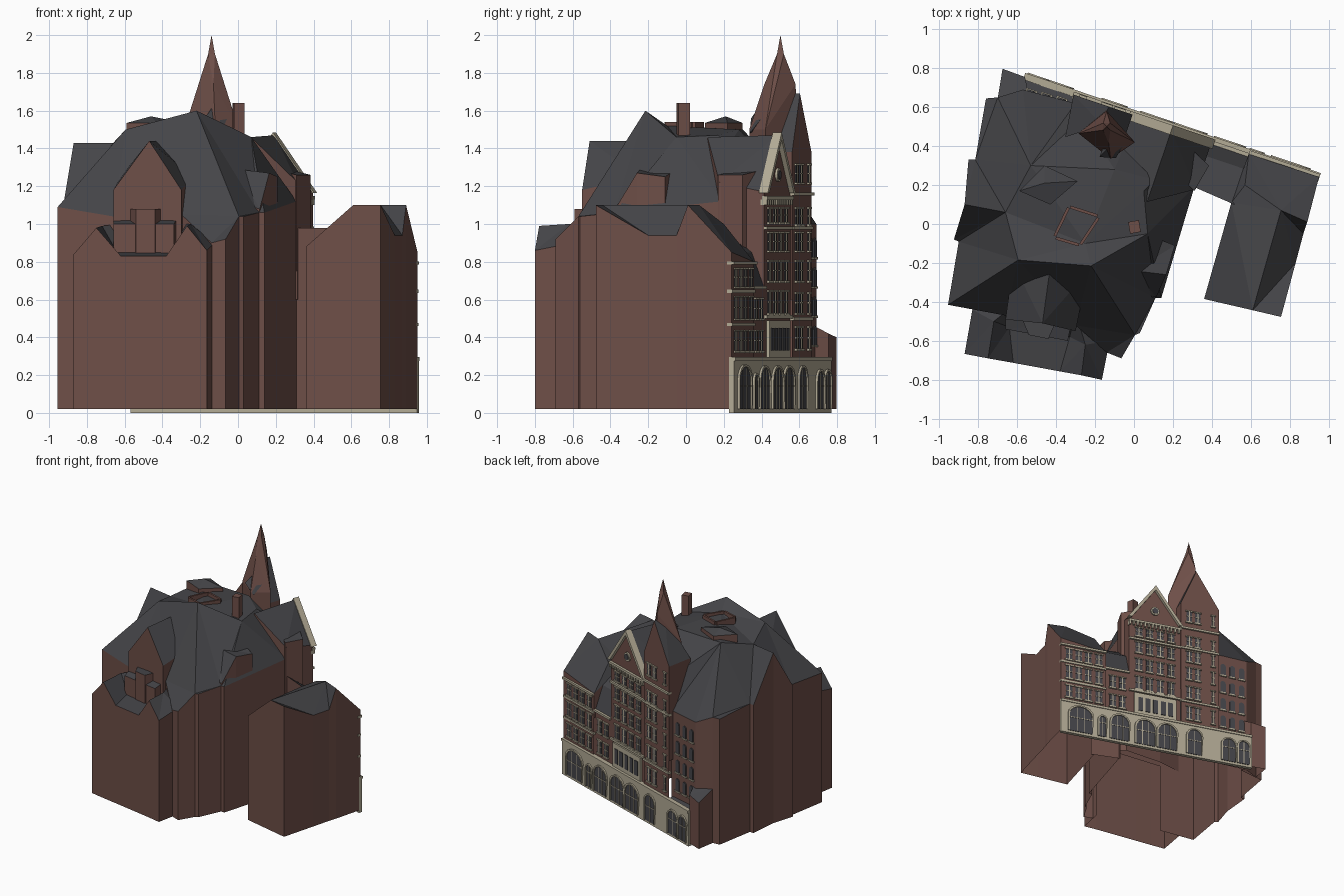
import bpy, bmesh, math
from mathutils import Vector
from mathutils.geometry import delaunay_2d_cdt

cube = bpy.data.objects.get("Cube")
if cube:
    bpy.data.objects.remove(cube)


def material(name, rgb):
    m = bpy.data.materials.new(name)
    m.use_nodes = True
    m.diffuse_color = (*rgb, 1)
    m.node_tree.nodes["Principled BSDF"].inputs["Base Color"].default_value = (*rgb, 1)
    return m


BRICK = material("red_brown_brick", (.155, .077, .064))
ROOF = material("slate_roof", (.058, .058, .064))
STONE = material("pale_stone", (.45, .405, .3))
GLASS = material("dark_glass", (.06, .06, .068))

# Street front frame: s runs west to east, d points out of the wall
ALONG, OUT, WEST = Vector((.947, -.321, 0)), Vector((.321, .947, 0)), Vector((-.56, .77, 0))


def P(s, d, z):
    return tuple(WEST + ALONG * s + OUT * d + Vector((0, 0, z)))


def finish(name, bm, mats, slope=None):
    bmesh.ops.recalc_face_normals(bm, faces=bm.faces)
    bm.normal_update()
    if slope is not None:
        for f in bm.faces:
            f.material_index = int(f.normal.z > slope)
    me = bpy.data.meshes.new(name)
    bm.to_mesh(me)
    bm.free()
    for m in mats:
        me.materials.append(m)
    ob = bpy.data.objects.new(name, me)
    bpy.context.collection.objects.link(ob)


def block(name, outline, inner=(), ridges=(), base=.02, slope=.25, shared=()):
    """Walls up to an outline of varying height, closed by a folded roof, open below.
    Shared walls start high, so that adjoining parts form one hollow shell."""
    pts, n = list(outline) + list(inner), len(outline)
    flat = [Vector(p[:2]) for p in pts]
    co, _, tris, orig, _, _ = delaunay_2d_cdt(flat, list(ridges), [list(range(n))], 1, 1e-5)
    bm = bmesh.new()
    top = []
    for c, o in zip(co, orig):
        i = o[0] if o else min(range(len(pts)), key=lambda k: (flat[k] - c).length)
        top.append(bm.verts.new((c.x, c.y, pts[i][2])))
    where = {i: v for v, o in zip(top, orig) for i in o}
    for t in tris:
        bm.faces.new([top[i] for i in t])
    for i in range(n):
        j = (i + 1) % n
        z = .6 if i in shared else base
        a, b = (bm.verts.new((*pts[q][:2], z)) for q in (i, j))
        bm.faces.new((a, b, where[j], where[i]))
    bmesh.ops.remove_doubles(bm, verts=bm.verts, dist=1e-5)
    finish(name, bm, (BRICK, ROOF), slope)


def hull(name, pts, mat):
    bm = bmesh.new()
    for p in pts:
        bm.verts.new(p)
    bmesh.ops.convex_hull(bm, input=bm.verts)
    bmesh.ops.delete(bm, geom=[v for v in bm.verts if not v.link_faces], context="VERTS")
    finish(name, bm, (mat,))


def plate(bm, profile, d0, d1):
    """Prism of an (s, z) profile between two depths."""
    back = [bm.verts.new(P(s, d0, z)) for s, z in profile]
    front = [bm.verts.new(P(s, d1, z)) for s, z in profile]
    bm.faces.new(front)
    bm.faces.new(back[::-1])
    for i in range(len(back)):
        j = (i + 1) % len(back)
        bm.faces.new((back[i], back[j], front[j], front[i]))


def bar(bm, s0, s1, z0, z1, d0, d1):
    plate(bm, [(s0, z0), (s1, z0), (s1, z1), (s0, z1)], d0, d1)


def arch(s0, s1, z0, z1):
    r, c = (s1 - s0) / 2, (s0 + s1) / 2
    rise = min(r, .08)
    curve = [(c + r * math.cos(a * math.pi / 8), z1 - rise + rise * math.sin(a * math.pi / 8)) for a in range(9)]
    return [(s0, z0), (s1, z0)] + curve


# Main house: stepped west side, hipped roof with a flat crown
main = [(-.955, -.415, 1.09), (-.66, -.47, 1.04), (-.3, -.52, 1.05), (-.14, -.66, .9),
        (-.065, -.69, .92), (.005, -.57, 1.04), (.03, -.56, 1.04), (.11, -.38, 1.06), (.14, -.38, 1.06),
        (.31, .19, 1.12), P(.805, -.3, 1.42), P(.6, -.2, 1.35), P(.35, -.12, 1.25),
        (-.3, .62, 1.0), (-.57, .69, 1.0), (-.7, .65, 1.06), (-.76, .645, 1.06), (-.815, .33, 1.08),
        (-.85, .33, 1.08), (-.87, .1, 1.43), (-.925, -.08, 1.1), (-.9, -.09, 1.1)]
crown = [(-.595, -.185, 1.5), (-.22, -.215, 1.6), (.07, -.05, 1.46), (.05, .17, 1.47),
         (-.1, .28, 1.5), (-.53, .3, 1.5), (-.66, .06, 1.43), (-.25, -.1, 1.52)]
k = len(main)
block("main_house", main, crown,
      [(k, k + 1), (k + 1, k + 2), (k + 2, k + 3), (k + 3, k + 4), (k + 4, k + 5), (k + 5, k + 6),
       (k + 6, k), (19, k + 6), (20, k + 6), (0, k), (k + 1, 5)], shared=(1, 2, 9, 10, 11, 12))

# Front wing: two small gables either side of a low flat roof
wing = [(-.87, -.667, .84), (-.75, -.69, .98), (-.62, -.713, .83), (-.38, -.757, .83),
        (-.27, -.777, .99), (-.165, -.8, .86), (-.125, -.6, .9), (-.3, -.45, 1.0), (-.62, -.42, 1.0), (-.83, -.44, .88)]
block("front_wing", wing, [(-.72, -.5, .99), (-.64, -.53, .85), (-.33, -.58, .85), (-.25, -.62, 1.0)],
      [(1, 10), (2, 11), (11, 12), (12, 3), (13, 4)], shared=(6, 7, 8))

# Tall front gable, the ledge below it and its bay
block("front_gable", [(-.66, -.49, 1.18), (-.47, -.51, 1.44), (-.3, -.55, 1.18),
                      (-.24, -.25, 1.25), (-.43, -.22, 1.44), (-.62, -.2, 1.25)], ridges=[(1, 4)], base=.8)
block("front_ledge", [(-.66, -.45, 1.03), (-.66, -.54, 1.0), (-.34, -.6, 1.0), (-.32, -.5, 1.03)], base=.8)
block("front_bay", [(-.57, -.5, 1.08), (-.54, -.57, 1.08), (-.44, -.59, 1.08), (-.4, -.5, 1.08)], base=.8)

# East wing and street-end house with a dipping eave
east = [(.36, -.385, .88), (.61, -.443, 1.1), (.755, -.477, 1.1), (.83, -.2, .94), (.87, -.05, .94),
        (.89, .01, 1.1), P(1.6, -.015, .85), P(1.22, -.02, .8), (.5, .11, .97)]
block("east_wing", east, [(.755, .07, 1.1), (.57, .2, 1.0)], [(1, 9), (9, 5), (9, 10), (3, 9)], shared=(7,))
block("link_house", [P(1.0, -.27, .98), P(1.24, -.29, .98), P(1.24, -.1, .85), P(1.24, -.03, .66),
                     P(1.0, -.03, .66), P(1.0, -.1, .85)], shared=(1, 2, 4, 5))

# Street gable, small corner block and the ledge beside it
block("street_gable", [P(.59, -.03, 1.17), P(.805, -.03, 1.47), P(1.02, -.03, 1.17),
                       P(1.02, -.28, 1.22), P(.805, -.42, 1.46), P(.59, -.3, 1.2)], ridges=[(1, 4)],
      shared=(2, 3, 4, 5))
block("corner_block", [(-.675, .797, .4), (-.56, .755, .42), (-.54, .66, .47), (-.7, .645, .47)])
block("west_ledge", [P(0, -.085, .295), P(0, -.02, .285), P(.28, -.02, .285), P(.28, -.065, .295)], base=.25)

# Tower with a steep street gable, and the spire behind it
block("tower", [P(.27, -.02, 1.38), P(.46, -.02, 1.69), P(.59, -.02, 1.38),
                P(.59, -.26, 1.38), P(.46, -.12, 1.69), P(.3, -.24, 1.38)], ridges=[(1, 4)], shared=(2, 3, 4, 5))
spire_base = [(-.285, .465), (-.15, .59), (.005, .42), (-.12, .335)]
spire_waist = [(-.205, .495), (-.14, .58), (-.08, .49), (-.13, .415)]
hull("spire", [(x, y, z) for x, y in spire_base for z in (1.1, 1.5)] + [(x, y, 1.74) for x, y in spire_waist]
     + [(-.14 + a, .5 + b, 1.9) for a in (-.018, .018) for b in (-.018, .018)], BRICK)
hull("finial", [(-.14 + a, .5 + b, 1.9) for a in (-.018, .018) for b in (-.018, .018)] + [(-.14, .5, 2)], BRICK)
hull("south_spire_dormer", [P(.5, -.28, 1.56), P(.6, -.17, 1.58), P(.55, -.17, 1.68), P(.58, -.26, 1.48),
                            P(.5, -.15, 1.55)], ROOF)

# Chimney, courtyard dormers, roof lantern and crown curb
block("chimney", [(-.02, -.05, 1.64), (.035, -.04, 1.64), (.025, .02, 1.64), (-.03, .01, 1.64)], base=1.2, slope=2)
block("court_dormer", [(.03, -.38, 1.1), (.115, -.375, 1.08), (.165, -.26, 1.27), (.21, -.11, 1.25),
                       (.03, -.04, 1.3), (.0, -.24, 1.29)], base=.9)
block("court_stair", [(.22, .26, 1.28), (.31, .17, 1.26), (.385, .3, 1.26), (.3, .38, 1.28)], base=.75)
block("roof_lantern", [(-.59, .17, 1.535), (-.46, .3, 1.535), (-.29, .22, 1.535), (-.43, .1, 1.535)],
      [(-.46, .21, 1.57)], base=1.42)
curb = [(-.33, .08), (-.19, .035), (-.28, -.1), (-.4, -.065)]
for i in range(4):
    (x, y), (u, v) = curb[i], curb[(i + 1) % 4]
    side = Vector((v - y, x - u)).normalized() * .015
    block("crown_curb", [(x, y, 1.54), (u, v, 1.54), (u - side.x, v - side.y, 1.54), (x - side.x, y - side.y, 1.54)],
          base=1.48, slope=2)

# Street front: stone ground floor, arches, bands and copings
END = 1.603
stone, glass = bmesh.new(), bmesh.new()
bar(stone, 0, END, 0, .275, -.03, 0)
bar(stone, 0, END, .275, .295, -.03, .006)
for s0, s1, top in [(1.343, 1.535, .245), (1.227, 1.285, .2), (1.035, 1.185, .24), (.817, .976, .24), (.634, .792, .24),
                    (.425, .542, .24), (.14, .25, .22), (.024, .116, .22)]:
    shape = arch(s0, s1, .02, top)
    plate(glass, shape, -.01, .004)
    outer = arch(s0 - .012, s1 + .012, .02, top + .012)
    plate(stone, outer[1:] + shape[:1] + shape[:1:-1] + shape[1:2], -.01, .012)
    count = 2 if s1 - s0 > .13 else 1
    for i in range(count):
        m = s0 + (s1 - s0) * (i + 1) / (count + 1)
        bar(stone, m - .003, m + .003, .02, top - .01, 0, .007)
    bar(stone, s0, s1, .14, .146, 0, .007)


def window(s, w, z0, z1, d):
    bar(glass, s - w / 2, s + w / 2, z0, z1, d - .01, d + .005)
    bar(stone, s - .004, s + .004, z0, z1, d, d + .009)
    bar(stone, s - w / 2, s + w / 2, (z0 + z1) / 2, (z0 + z1) / 2 + .006, d, d + .009)
    bar(stone, s - w / 2 - .008, s + w / 2 + .008, z0 - .012, z0, d - .01, d + .014)
    bar(stone, s - w / 2 - .008, s + w / 2 + .008, z1, z1 + .01, d - .01, d + .012)


for z0, z1 in [(.33, .43), (.5, .61), (.67, .76)]:
    for s in (1.53, 1.45, 1.37, 1.28):
        window(s, .055, z0, z1, -.02)
for z0, z1 in [(.33, .43), (.5, .6)]:
    for s in (1.08, 1.16):
        window(s, .05, z0, z1, -.03)
for z0, z1 in [(.53, .64), (.7, .8), (.86, .95), (1.01, 1.08)]:
    for s in (.94, .85, .76, .67):
        window(s, .055, z0, z1, -.03)
for z0, z1 in [(.34, .45), (.53, .63), (.7, .8), (.86, .95), (1.0, 1.08), (1.22, 1.31)]:
    for s, w in ((.52, .045), (.45, .045), (.32, .025)):
        window(s, w, z0, z1, -.02)
for row in range(4):
    for s in (.06, .14, .22):
        z, d = .36 + row * .155, -.08 + .072 * s
        plate(glass, arch(s - .022, s + .022, z, z + .1), d - .02, d + .007)
        bar(stone, s - .03, s + .03, z - .012, z, d - .02, d + .012)

# Stone centre panel of the gable
bar(stone, .63, .98, .295, .49, -.05, -.015)
for s in (.68, .74, .805, .87, .93):
    bar(glass, s - .02, s + .02, .33, .45, -.03, -.01)

# Cornices
for s0, s1, z, d in [(1.22, END, .785, 0), (1.22, END, .46, -.01), (1.22, END, .635, -.01),
                     (1.02, 1.22, .655, -.015), (.585, 1.025, 1.13, -.01), (.59, 1.02, .5, -.015),
                     (.59, 1.02, .97, -.015), (.268, .592, 1.15, -.005), (.268, .592, .49, -.01),
                     (.268, .592, .97, -.01)]:
    bar(stone, s0, s1, z, z + .017, -.04, d)
for i in range(14):
    s = .6 + i * .0315
    bar(stone, s, s + .014, 1.1, 1.13, -.05, -.012)

# Gable coping and round window
plate(stone, [(.575, 1.165), (.605, 1.165), (.805, 1.445), (1.005, 1.165), (1.035, 1.165), (.805, 1.485)], -.055, -.005)
for bm, r, d in ((stone, .036, -.018), (glass, .024, -.014)):
    plate(bm, [(.805 + r * math.cos(a * math.pi / 8), 1.26 + r * math.sin(a * math.pi / 8)) for a in range(16)], -.05, d)
finish("street_stonework", stone, (STONE,))
finish("street_windows", glass, (GLASS,))
